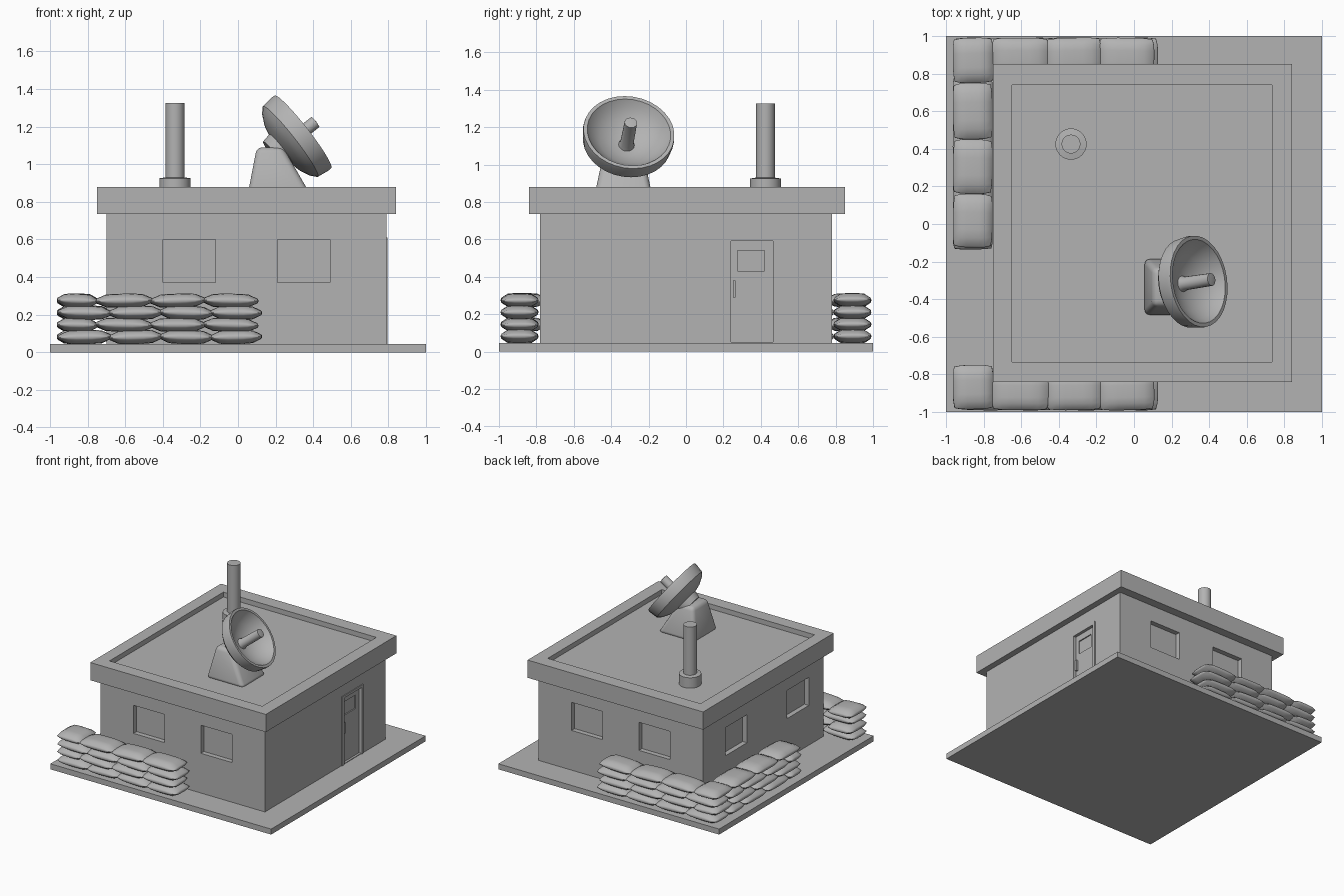
import bpy, bmesh, math, random
from mathutils import Vector, Matrix

if "Cube" in bpy.data.objects:
    bpy.data.objects.remove(bpy.data.objects["Cube"])

random.seed(4)
grey = bpy.data.materials.new("plain_grey")
grey.diffuse_color = (0.45, 0.45, 0.45, 1)
grey.use_nodes = True
grey.node_tree.nodes["Principled BSDF"].inputs["Base Color"].default_value = grey.diffuse_color


def make(name, bm, smooth=None):
    bmesh.ops.recalc_face_normals(bm, faces=bm.faces)
    me = bpy.data.meshes.new(name)
    bm.to_mesh(me)
    bm.free()
    ob = bpy.data.objects.new(name, me)
    bpy.context.collection.objects.link(ob)
    me.materials.append(grey)
    if smooth:
        bpy.ops.object.select_all(action='DESELECT')
        bpy.context.view_layer.objects.active = ob
        ob.select_set(True)
        bpy.ops.object.shade_smooth_by_angle(angle=math.radians(smooth))
    return ob


def add_box(bm, x0, x1, y0, y1, z0, z1):
    m = Matrix.Translation(((x0 + x1) / 2, (y0 + y1) / 2, (z0 + z1) / 2))
    bmesh.ops.create_cube(bm, size=1, matrix=m @ Matrix.Diagonal((x1 - x0, y1 - y0, z1 - z0, 1)))


def boxes(name, *dims):
    bm = bmesh.new()
    for d in dims:
        add_box(bm, *d)
    return make(name, bm)


def cut(ob, *dims):
    cutter = boxes(ob.name + "_cutter", *dims)
    cutter.hide_render = True
    cutter.hide_viewport = False
    mod = ob.modifiers.new("openings", 'BOOLEAN')
    mod.operation = 'DIFFERENCE'
    mod.solver = 'EXACT'
    mod.object = cutter
    bpy.context.view_layer.objects.active = ob
    bpy.ops.object.modifier_apply(modifier=mod.name)
    bpy.data.objects.remove(cutter)


def lathe(name, profile, origin, axis, sides=32):
    """Spin (radius, height) points around an axis."""
    bm = bmesh.new()
    vs = [bm.verts.new((r, 0, h)) for r, h in profile]
    es = [bm.edges.new(p) for p in zip(vs, vs[1:])]
    bmesh.ops.spin(bm, geom=vs + es, cent=(0, 0, 0), axis=(0, 0, 1),
                   angle=math.tau, steps=sides, use_duplicate=False)
    bmesh.ops.remove_doubles(bm, verts=bm.verts, dist=1e-5)
    rot = Vector(axis).to_track_quat('Z', 'Y').to_matrix().to_4x4()
    bm.transform(Matrix.Translation(origin) @ rot)
    return make(name, bm, 40)


# ground slab
boxes("base_slab", (-1, 1, -1, 1, 0, 0.045))

# walls with recessed windows on three sides and a doorway on the right
walls = boxes("walls", (-0.70, 0.79, -0.78, 0.78, 0.04, 0.74))
D, Z0, Z1 = 0.04, 0.37, 0.60
openings = []
for x in (-0.40, 0.21):
    openings.append((x, x + 0.28, -0.9, -0.78 + D, Z0, Z1))
    openings.append((x, x + 0.28, 0.78 - D, 0.9, Z0, Z1))
for y in (-0.59, 0.21):
    openings.append((-0.8, -0.70 + D, y, y + 0.28, Z0, Z1))
openings.append((0.76, 0.9, 0.24, 0.465, 0.05, 0.59))
cut(walls, *openings)

# door details
boxes("door_frame", (0.78, 0.796, 0.21, 0.24, 0.045, 0.61),
      (0.78, 0.796, 0.465, 0.49, 0.045, 0.61),
      (0.78, 0.796, 0.24, 0.465, 0.59, 0.61))
door = boxes("door", (0.755, 0.772, 0.24, 0.465, 0.05, 0.59))
cut(door, (0.763, 0.8, 0.275, 0.42, 0.43, 0.54))
boxes("door_handle", (0.77, 0.787, 0.25, 0.264, 0.29, 0.38))

# roof slab with sunken top
roof = boxes("roof", (-0.75, 0.84, -0.84, 0.85, 0.735, 0.88))
cut(roof, (-0.65, 0.735, -0.735, 0.74, 0.84, 1.0))

# antenna mast
lathe("antenna_mast", [(0, 0.83), (0.083, 0.83), (0.083, 0.925), (0.05, 0.93),
                       (0.05, 1.325), (0, 1.325)], (-0.335, 0.425, 0), (0, 0, 1))

# dish pedestal: tapered block with rounded corners
bm = bmesh.new()
add_box(bm, 0.05, 0.39, -0.49, -0.18, 0.83, 1.09)
for v in bm.verts:
    if v.co.z > 1:
        v.co.x = 0.10 if v.co.x < 0.2 else 0.24
        v.co.y = -0.335 + (0.10 if v.co.y > -0.3 else -0.10)
bmesh.ops.bevel(bm, geom=bm.edges[:], offset=0.03, segments=3, affect='EDGES', profile=0.5)
make("dish_pedestal", bm, 50)

# dish bowl with thick rim, rear hub and feed rod
AXIS = Vector((0.78, 0.12, 0.61)).normalized()
CENTRE = Vector((0.345, -0.305, 1.172))
lathe("dish", [(0, -0.20), (0.09, -0.20), (0.10, -0.15), (0.16, -0.135), (0.21, -0.11),
               (0.238, -0.085), (0.247, -0.02), (0.245, 0), (0.225, 0),
               (0.20, -0.035), (0.15, -0.075), (0.08, -0.105), (0, -0.115)], CENTRE, AXIS)
lathe("dish_feed", [(0, -0.13), (0.05, -0.13), (0.036, -0.09), (0.034, 0.085), (0, 0.09)],
      CENTRE, AXIS, 16)


# sandbags: pillow shapes pinched toward the seams
def add_bag(bm, x0, x1, y0, y1, layer):
    part = bmesh.new()
    bmesh.ops.create_cube(part, size=2)
    bmesh.ops.subdivide_edges(part, edges=part.edges[:], cuts=5, use_grid_fill=True)
    for v in part.verts:
        u, w, t = v.co
        v.co.z = t * math.sqrt((1 - 0.88 * u ** 4) * (1 - 0.88 * w ** 4))
        v.co.x = u * (1 - 0.07 * w ** 4) * (1 - 0.04 * t * t)
        v.co.y = w * (1 - 0.07 * u ** 4) * (1 - 0.04 * t * t)
    size = Matrix.Diagonal(((x1 - x0) / 2 + 0.008, (y1 - y0) / 2, 0.037, 1))
    place = Matrix.Translation(((x0 + x1) / 2, (y0 + y1) / 2, 0.081 + layer * 0.0645))
    tilt = Matrix.Rotation(random.uniform(-0.03, 0.03), 4, 'Y') @ \
        Matrix.Rotation(random.uniform(-0.025, 0.025), 4, 'Z')
    part.transform(place @ tilt @ size)
    tmp = bpy.data.meshes.new("tmp")
    part.to_mesh(tmp)
    part.free()
    bm.from_mesh(tmp)
    bpy.data.meshes.remove(tmp)


def spans(points):
    return [(min(p), max(p)) for p in zip(points, points[1:])]


front, back, left = bmesh.new(), bmesh.new(), bmesh.new()
for layer in range(4):
    odd = layer % 2
    row = (-0.75, -0.46, -0.18, 0.10) if odd else (-0.95, -0.68, -0.41, -0.14, 0.12)
    for a, b in spans(row):
        add_bag(front, a, b, -0.99, -0.79, layer)
        add_bag(back, a, b, 0.79, 0.99, layer)
    if odd:  # corner bags turned the other way
        add_bag(front, -0.955, -0.755, -0.985, -0.75, layer)
        add_bag(back, -0.955, -0.755, 0.75, 0.99, layer)
    column = (0.75, 0.45, 0.16, -0.125) if odd else (0.79, 0.60, 0.31, 0.02, -0.135)
    for a, b in spans(column):
        add_bag(left, -0.955, -0.76, a, b, layer)
make("front_sandbags", front, 60)
make("back_sandbags", back, 60)
make("left_sandbags", left, 60)
